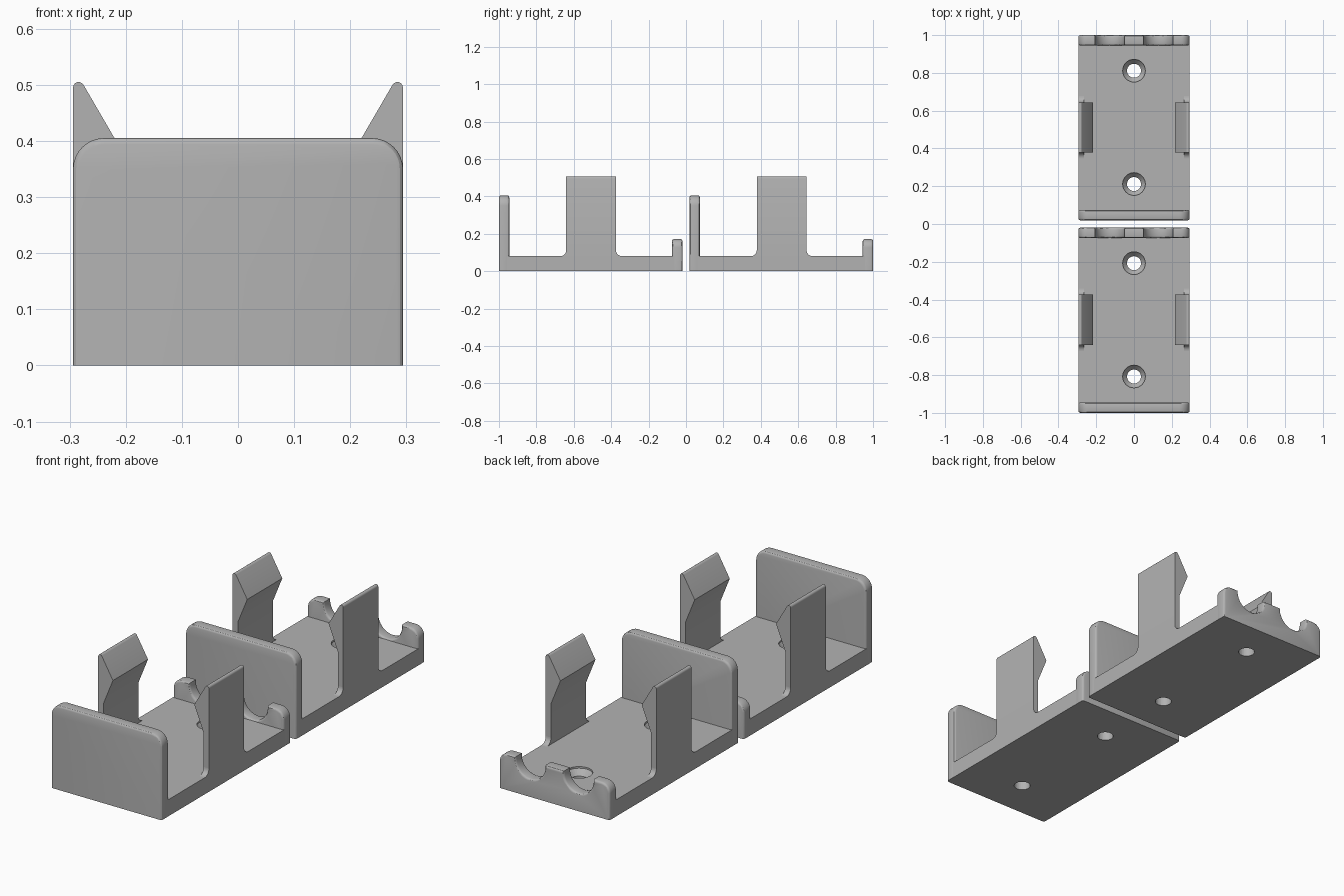
import bpy, bmesh, math
from mathutils import Vector

if "Cube" in bpy.data.objects:
    bpy.data.objects.remove(bpy.data.objects["Cube"])

W = 0.294       # half width
L = 0.981       # length of one holder
FLOOR = 0.08    # floor thickness
WALL = 0.055    # end wall thickness

mat = bpy.data.materials.new("grey plastic")
mat.diffuse_color = (0.45, 0.45, 0.45, 1)
mat.use_nodes = True
mat.node_tree.nodes["Principled BSDF"].inputs["Base Color"].default_value = mat.diffuse_color


def arc(cx, cz, r, a0, a1, n=8):
    return [(cx + r * math.cos(math.radians(a0 + (a1 - a0) * i / n)),
             cz + r * math.sin(math.radians(a0 + (a1 - a0) * i / n))) for i in range(n + 1)]


def finish(bm, name, smooth=True):
    bmesh.ops.recalc_face_normals(bm, faces=bm.faces)
    me = bpy.data.meshes.new(name)
    bm.to_mesh(me)
    bm.free()
    me.materials.append(mat)
    ob = bpy.data.objects.new(name, me)
    bpy.context.collection.objects.link(ob)
    if smooth:
        bpy.ops.object.select_all(action='DESELECT')
        ob.select_set(True)
        bpy.context.view_layer.objects.active = ob
        bpy.ops.object.shade_smooth_by_angle(angle=math.radians(30))
    return ob


def prism(name, pts, place, depth, round_edge=0):
    """Extrude a 2D outline; place maps (u, v) to 3D, depth is the extrusion vector."""
    bm = bmesh.new()
    face = bm.faces.new([bm.verts.new(place(u, v)) for u, v in pts])
    ext = bmesh.ops.extrude_face_region(bm, geom=[face], use_keep_orig=True)
    bmesh.ops.translate(bm, vec=Vector(depth),
                        verts=[g for g in ext["geom"] if isinstance(g, bmesh.types.BMVert)])
    bmesh.ops.recalc_face_normals(bm, faces=bm.faces)
    if round_edge:
        # round the outline on both sides, but keep the bottom sharp
        edges = [e for e in bm.edges
                 if abs(e.verts[0].co.y - e.verts[1].co.y) < 1e-5
                 and max(v.co.z for v in e.verts) > 1e-4]
        bmesh.ops.bevel(bm, geom=edges, offset=round_edge, segments=3,
                        profile=0.5, affect='EDGES', clamp_overlap=True)
    return finish(bm, name)


def screw_cutter(name, centres):
    """Countersunk screw hole solids."""
    bm = bmesh.new()
    n = 32
    for cy in centres:
        rings = []
        for r, z in ((0.037, -0.05), (0.037, 0.045), (0.06, 0.072), (0.06, 0.12)):
            rings.append([bm.verts.new((r * math.cos(2 * math.pi * i / n),
                                        cy + r * math.sin(2 * math.pi * i / n), z))
                          for i in range(n)])
        for a, b in zip(rings, rings[1:]):
            for i in range(n):
                bm.faces.new((a[i], a[(i + 1) % n], b[(i + 1) % n], b[i]))
        bm.faces.new(rings[0][::-1])
        bm.faces.new(rings[-1])
    ob = finish(bm, name, smooth=False)
    ob.hide_render = True
    ob.hide_viewport = True
    return ob


def holder(tag, y0):
    y1 = y0 + L
    mid = (y0 + y1) / 2 + 0.002

    # floor with two screw holes
    floor = prism(tag + "_floor", [(-W, 0), (W, 0), (W, FLOOR), (-W, FLOOR)],
                  lambda u, v: (u, y0 + WALL - 0.012, v), (0, L - 2 * WALL + 0.024, 0))
    boolean = floor.modifiers.new("screw_holes", 'BOOLEAN')
    boolean.operation = 'DIFFERENCE'
    boolean.solver = 'EXACT'
    boolean.object = screw_cutter(tag + "_screw_cutter", (mid - 0.3, mid + 0.3))

    # tall end wall with rounded top corners
    r = 0.055
    prism(tag + "_end_wall",
          [(-W, 0), (W, 0)] + arc(W - r, 0.405 - r, r, 0, 90) + arc(r - W, 0.405 - r, r, 90, 180),
          lambda u, v: (u, y0, v), (0, WALL, 0), 0.011)

    # low end lip with two round scallops
    r, top, cx, cz, cr = 0.045, 0.171, 0.128, 0.163, 0.078
    a = math.degrees(math.asin((top - cz) / cr))
    lip = [(-W, 0), (W, 0)] + arc(W - r, top - r, r, 0, 90)
    lip += arc(cx, cz, cr, a, -180 - a, 20) + arc(-cx, cz, cr, a, -180 - a, 20)
    lip += arc(r - W, top - r, r, 90, 180)
    prism(tag + "_scalloped_lip", lip, lambda u, v: (u, y1 - WALL, v), (0, WALL, 0), 0.01)

    # hooked spring clips on both sides, with filleted feet
    hw, fr, stem = 0.133, 0.032, 0.266
    hook = [(stem, FLOOR - 0.01), (W, FLOOR - 0.01)]
    hook += arc(W - 0.01, 0.495, 0.01, 0, 150, 6) + [(0.216, 0.398), (stem, 0.275)]
    for side, sx in (("left", -1), ("right", 1)):
        prism(f"{tag}_{side}_clip", hook,
              lambda u, v: (sx * u, mid - hw, v), (0, 2 * hw, 0))
        for end, sy in (("front", -1), ("rear", 1)):
            foot = [(0, FLOOR - 0.01), (fr, FLOOR - 0.01)]
            foot += arc(fr, FLOOR + fr, fr, 270, 180)
            prism(f"{tag}_{side}_{end}_clip_fillet", foot,
                  lambda u, v: (sx * stem, mid + sy * (hw + u), v), (sx * (W - stem), 0, 0))


holder("front_holder", -1.0)
holder("rear_holder", 1.0 - L)
